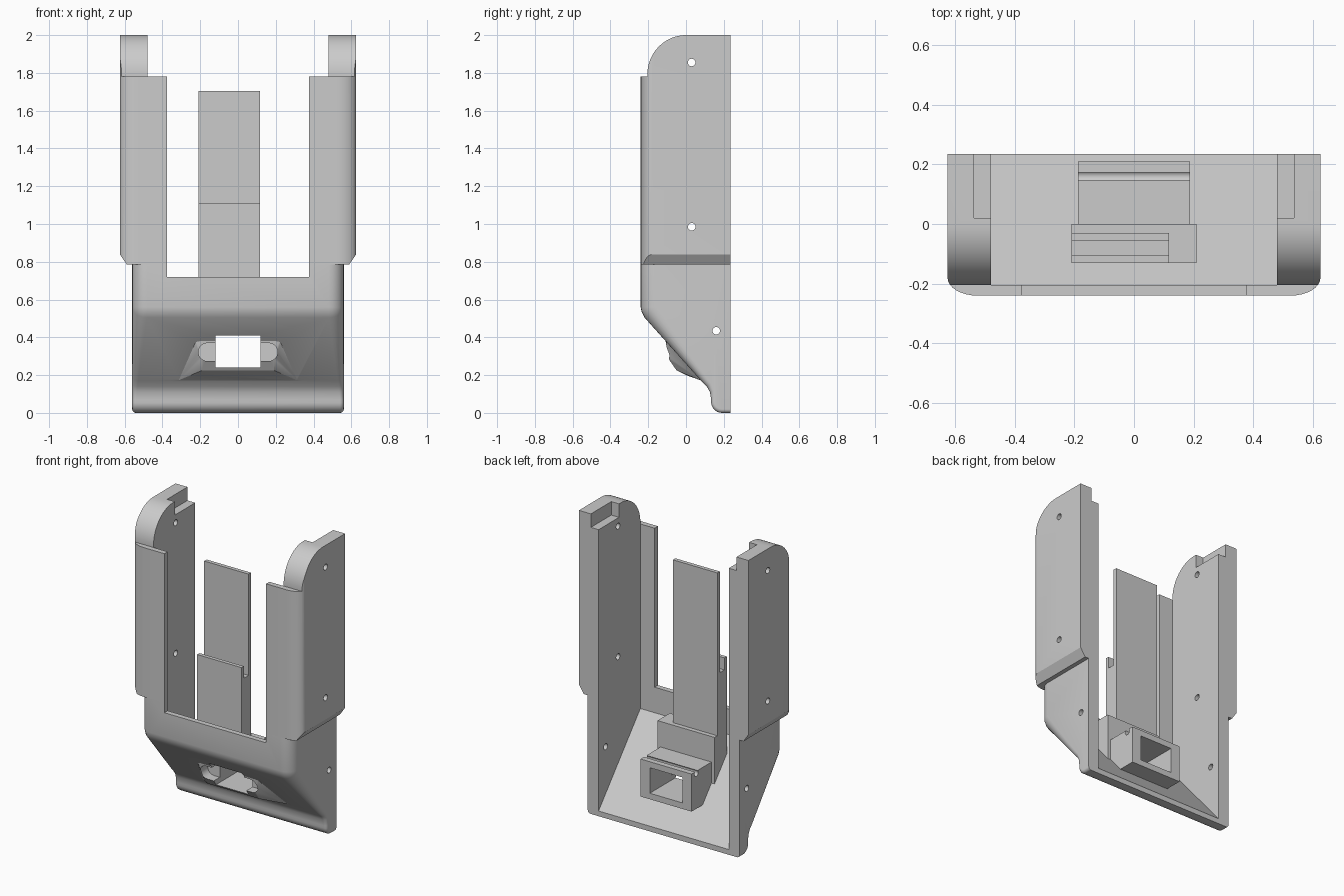
import bpy, bmesh, math
from mathutils import Vector

cube = bpy.data.objects.get("Cube")
if cube:
    bpy.data.objects.remove(cube, do_unlink=True)

grey = bpy.data.materials.new("light_grey")
grey.use_nodes = True
grey.diffuse_color = (0.6, 0.6, 0.6, 1)
grey.node_tree.nodes["Principled BSDF"].inputs["Base Color"].default_value = (0.6, 0.6, 0.6, 1)


def finish(name, bm):
    bmesh.ops.recalc_face_normals(bm, faces=bm.faces)
    mesh = bpy.data.meshes.new(name)
    bm.to_mesh(mesh)
    bm.free()
    mesh.materials.append(grey)
    ob = bpy.data.objects.new(name, mesh)
    bpy.context.scene.collection.objects.link(ob)
    return ob


def prism(name, pts, axis, lo, hi):
    """Extrude a 2D outline along an axis."""
    bm = bmesh.new()

    def place(p, d):
        co = list(p)
        co.insert("xyz".index(axis), d)
        return bm.verts.new(co)
    a = [place(p, lo) for p in pts]
    b = [place(p, hi) for p in pts]
    bm.faces.new(a)
    bm.faces.new(b)
    for i in range(len(pts)):
        j = (i + 1) % len(pts)
        bm.faces.new((a[i], a[j], b[j], b[i]))
    return finish(name, bm)


def rect(u0, u1, v0, v1):
    return [(u0, v0), (u1, v0), (u1, v1), (u0, v1)]


def arc(cu, cv, ru, rv, start, end, n):
    angles = [math.radians(start + (end - start) * i / n) for i in range(n + 1)]
    return [(cu + ru * math.cos(t), cv + rv * math.sin(t)) for t in angles]


def combine(target, other, operation):
    """Apply a boolean and drop the helper."""
    mod = target.modifiers.new("bool", "BOOLEAN")
    mod.operation = operation
    mod.solver = "EXACT"
    mod.object = other
    bpy.context.view_layer.objects.active = target
    bpy.ops.object.modifier_apply(modifier=mod.name)
    bpy.data.objects.remove(other, do_unlink=True)


def screw_hole(target, y, z):
    combine(target, prism("hole", arc(y, z, 0.02, 0.02, 0, 345, 23), "x", -1, 1), "DIFFERENCE")


def smooth(ob):
    bpy.ops.object.select_all(action="DESELECT")
    ob.select_set(True)
    bpy.context.view_layer.objects.active = ob
    bpy.ops.object.shade_smooth_by_angle(angle=math.radians(28))


TOP, BACK, FRONT, HALF = 0.785, 0.235, -0.24, 0.56


def shell_body():
    """Sweep the front profile across x, with rounded side edges."""
    prof = [(FRONT, TOP), (FRONT, 0.56), (-0.235, 0.535), (-0.22, 0.505), (0.08, 0.17),
            (0.11, 0.14), (0.127, 0.11), (0.133, 0.07)]
    prof += arc(0.19, 0.058, 0.057, 0.058, 185, 270, 6) + [(BACK, 0)]
    bm = bmesh.new()
    rows = []
    for i, p in enumerate(prof):
        before, after = Vector(prof[max(i - 1, 0)]), Vector(prof[min(i + 1, len(prof) - 1)])
        t = (after - before).normalized()
        inward = Vector((-t.y, t.x))
        r = 0.02 + 0.06 * min(1, max(0, (p[1] - 0.08) / 0.45))
        row = []
        for s in (-1, 1):
            steps = range(7) if s > 0 else range(6, -1, -1)
            for k in steps:
                a = math.pi / 2 * k / 6
                q = Vector(p) + inward * r * (1 - math.cos(a))
                row.append(bm.verts.new((s * (HALF - r + r * math.sin(a)), q.x, q.y)))
        rows.append(row)
    for r0, r1 in zip(rows, rows[1:]):
        for k in range(len(r0) - 1):
            bm.faces.new((r0[k], r0[k + 1], r1[k + 1], r1[k]))
    left = bm.verts.new((-HALF, BACK, TOP))
    right = bm.verts.new((HALF, BACK, TOP))
    bm.faces.new(rows[0] + [right, left])
    bm.faces.new(rows[-1] + [right, left])
    bm.faces.new([r[0] for r in rows] + [left])
    bm.faces.new([r[-1] for r in rows] + [right])
    return finish("lower_shell", bm)


# Lower shell, hollow and open at the back
shell = shell_body()
cavity = [(0.4, 0.035), (BACK, 0.035), (-0.205, 0.55), (-0.205, 1), (0.4, 1)]
combine(shell, prism("cavity", cavity, "x", -0.48, 0.48), "DIFFERENCE")
combine(shell, prism("window", rect(-0.375, 0.375, 0.72, 1), "y", -0.5, 0), "DIFFERENCE")

# Swelling around the front slot
bm = bmesh.new()
for s in (-1, 1):
    for x, y, z in ((0.2, -0.108, 0.38), (0.2, -0.1, 0.33), (0.195, -0.088, 0.28), (0.19, -0.05, 0.225),
                    (0.19, 0, 0.2), (0.32, 0.085, 0.17), (0.23, -0.105, 0.39)):
        bm.verts.new((s * x, y, z))
hull = bmesh.ops.convex_hull(bm, input=bm.verts)
bmesh.ops.delete(bm, geom=[g for g in hull["geom_interior"] if isinstance(g, bmesh.types.BMVert)],
                 context="VERTS")
combine(shell, finish("swelling", bm), "UNION")

# Rear socket and the block above it
socket = [(0.21, 0.2), (0.21, 0.45), (-0.13, 0.45), (0.07, 0.2)]
combine(shell, prism("socket", socket, "x", -0.188, 0.188), "UNION")
block = [(0, 0.62), (-0.13, 0.62), (-0.13, 0.44), (0, 0.29)]
combine(shell, prism("block", block, "x", -0.21, 0.21), "UNION")

# Through opening, rounded recess and screw holes
slot = arc(0.162, 0.322, 0.048, 0.048, -90, 90, 10) + arc(-0.162, 0.322, 0.048, 0.048, 90, 270, 10)
combine(shell, prism("recess", slot, "y", -0.5, -0.02), "DIFFERENCE")
combine(shell, prism("opening", rect(-0.12, 0.12, 0.24, 0.41), "y", -0.5, 0.5), "DIFFERENCE")
screw_hole(shell, 0.16, 0.435)
smooth(shell)

# Tall side walls with front flanges
for side, s in (("left", 1), ("right", -1)):
    plan = [(0.375, -0.205), (0.375, FRONT)]
    plan += arc(0.525, -0.18, 0.1, 0.06, -90, 0, 8)
    plan += [(0.625, BACK), (0.48, BACK), (0.48, -0.205)]
    wall = prism("side_wall_" + side, [(s * x, y) for x, y in plan], "z", TOP, 2)
    outline = [(0.3, 0.7), (0.3, 2.1), (0, 2.1)] + arc(0, 1.79, 0.205, 0.21, 90, 180, 16)
    outline += [(-0.205, 1.78), (-0.3, 1.78), (-0.3, 0.7)]
    combine(wall, prism("outline", outline, "x", -1, 1), "INTERSECT")
    chamfer = [(s * 0.585, 0.78), (s * 0.629, 0.845), (s * 0.7, 0.845), (s * 0.7, 0.78)]
    combine(wall, prism("chamfer", chamfer, "y", -0.5, 0.5), "DIFFERENCE")
    notch = rect(s * 0.4, s * 0.537, 0.02, 0.4)
    combine(wall, prism("notch", notch, "z", 1.91, 2.2), "DIFFERENCE")
    screw_hole(wall, 0.03, 1.855)
    screw_hole(wall, 0.03, 0.985)
    smooth(wall)

# Centre tongue: thick base, tall rear blade, short front lip
tongue = [(-0.13, 0.6), (-0.13, 1.11), (-0.105, 1.11), (-0.105, 1.03), (-0.056, 1.03),
          (-0.056, 1.705), (-0.03, 1.705), (-0.03, 0.6)]
prism("centre_tongue", tongue, "x", -0.21, 0.117)
